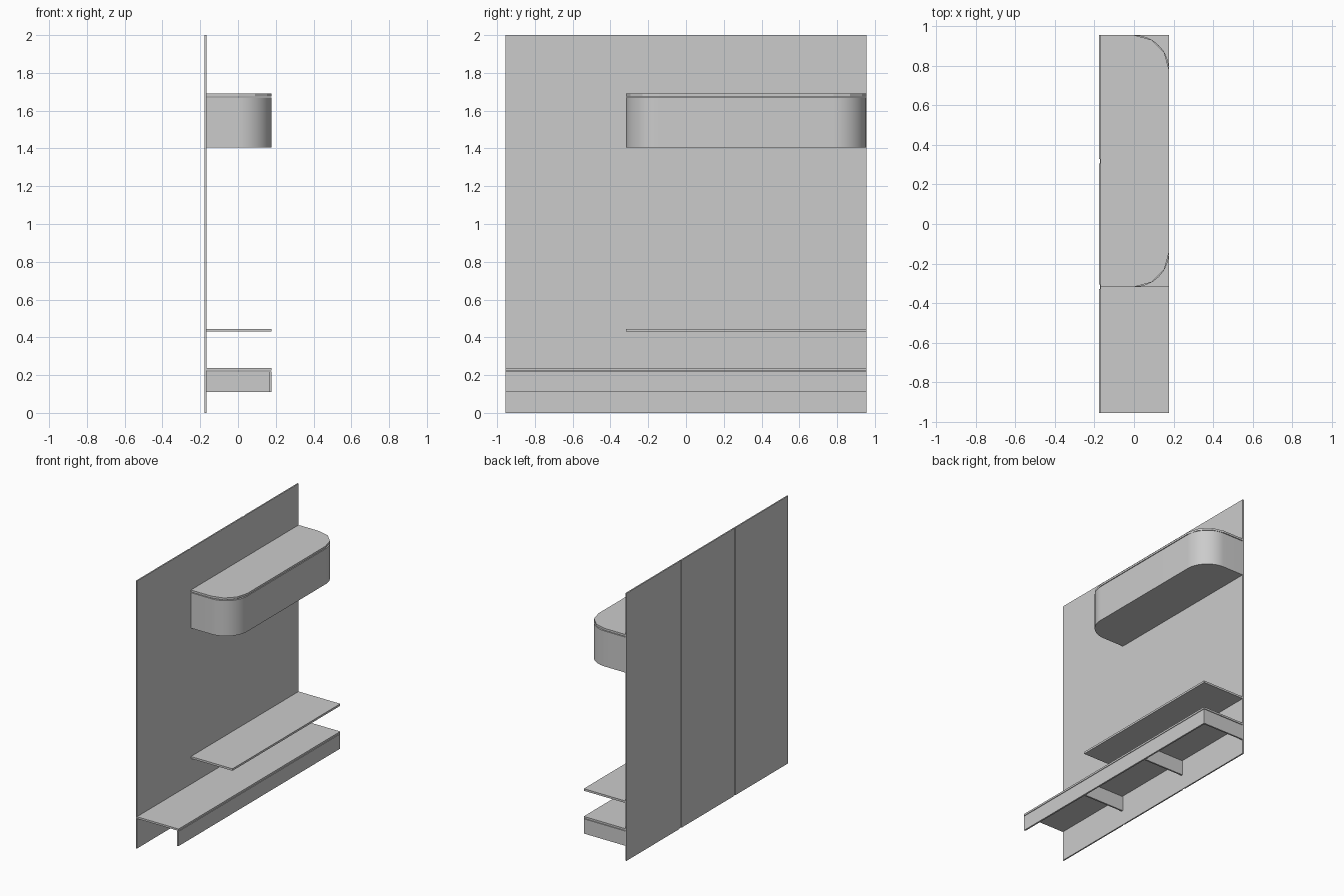
import bpy, bmesh, math

cube = bpy.data.objects.get("Cube")
if cube:
    bpy.data.objects.remove(cube, do_unlink=True)

grey = bpy.data.materials.new("plain grey")
grey.use_nodes = True
COLOUR = (0.6, 0.6, 0.6, 1)
grey.diffuse_color = COLOUR
grey.node_tree.nodes["Principled BSDF"].inputs["Base Color"].default_value = COLOUR

BACK, WALL, FRONT = -0.177, -0.167, 0.177
SEAMS = [-0.955, -0.318, 0.318, 0.955]


def extrude(name, outline, z0, z1, smooth=False):
    """Extrude a counter-clockwise plan outline from z0 to z1."""
    bm = bmesh.new()
    base = bm.faces.new([bm.verts.new((x, y, z0)) for x, y in outline])
    grown = bmesh.ops.extrude_face_region(bm, geom=[base])["geom"]
    top = [v for v in grown if isinstance(v, bmesh.types.BMVert)]
    bmesh.ops.translate(bm, verts=top, vec=(0, 0, z1 - z0))
    bmesh.ops.recalc_face_normals(bm, faces=bm.faces[:])
    mesh = bpy.data.meshes.new(name)
    bm.to_mesh(mesh)
    bm.free()
    mesh.materials.append(grey)
    ob = bpy.data.objects.new(name, mesh)
    bpy.context.collection.objects.link(ob)
    if smooth:
        bpy.ops.object.select_all(action='DESELECT')
        ob.select_set(True)
        bpy.context.view_layer.objects.active = ob
        bpy.ops.object.shade_smooth_by_angle(angle=math.radians(30))
    return ob


def box(name, x0, x1, y0, y1, z0, z1):
    return extrude(name, [(x0, y0), (x1, y0), (x1, y1), (x0, y1)], z0, z1)


def rounded(y0, y1, segs, round_low=True, round_high=True, r=0.175):
    """Plan outline with rounded corners on the room side."""
    def arc(cy, start):
        return [(FRONT - r + r * math.cos(a), cy + r * math.sin(a))
                for a in (start + math.pi / 2 * i / segs for i in range(segs + 1))]
    low = arc(y0 + r, -math.pi / 2) if round_low else [(FRONT, y0)]
    high = arc(y1 - r, 0) if round_high else [(FRONT, y1)]
    return [(WALL, y0)] + low + high + [(WALL, y1)]


# Wall panels, rebated along the joints on the rear face
REBATE, MID = 0.012, -0.172
for i, side in enumerate(("right", "middle", "left")):
    y0, y1 = SEAMS[i], SEAMS[i + 1]
    b0 = y0 + (REBATE if i > 0 else 0)
    b1 = y1 - (REBATE if i < 2 else 0)
    plan = [(WALL, y0), (WALL, y1), (MID, y1), (MID, b1),
            (BACK, b1), (BACK, b0), (MID, b0), (MID, y0)]
    if i == 0:
        plan.pop()
        plan[-1] = (BACK, y0)
    if i == 2:
        del plan[2]
        plan[2] = (BACK, y1)
    extrude(side + "_wall_panel", plan, 0, 2)

# Upper cabinet: two rounded halves with a thin faceted lid
extrude("upper_cabinet_right", rounded(SEAMS[1], SEAMS[2], 16, True, False), 1.405, 1.67, True)
extrude("upper_cabinet_left", rounded(SEAMS[2], SEAMS[3], 16, False, True), 1.405, 1.67, True)
extrude("upper_cabinet_lid", rounded(SEAMS[1], SEAMS[3], 3), 1.675, 1.69)

# Open shelf
box("open_shelf", WALL, FRONT, SEAMS[1], SEAMS[3], 0.43, 0.445)

# Low bench: top, front apron and one bracket at the end of each module
T = 0.012
box("bench_top", WALL, FRONT, SEAMS[0], SEAMS[3], 0.224, 0.238)
box("bench_apron", FRONT - T, FRONT, SEAMS[0], SEAMS[3], 0.11, 0.22)
for i, y in enumerate(SEAMS[1:]):
    box(f"bench_bracket_{i + 1}", WALL, FRONT - T, y - T, y, 0.11, 0.22)
